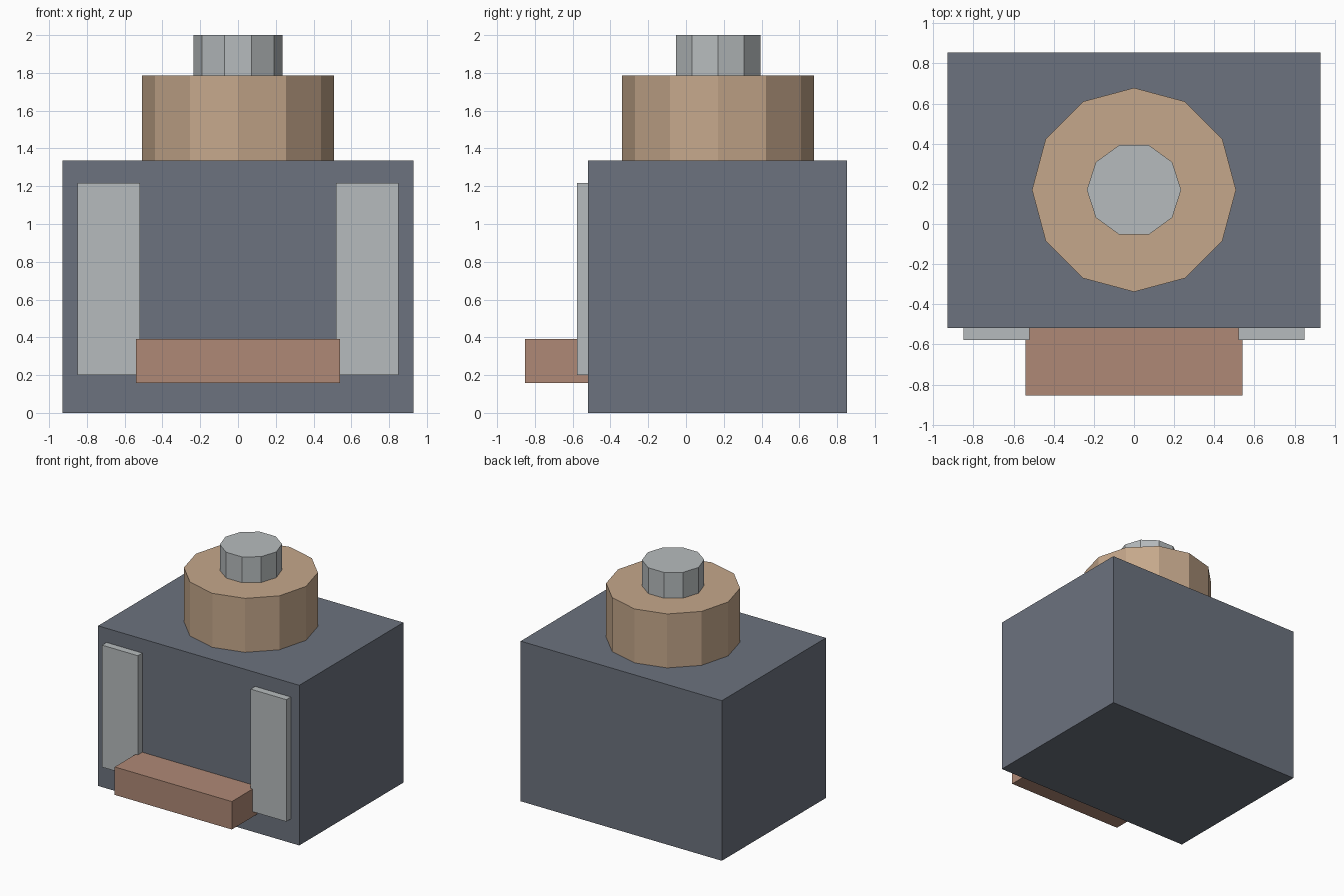
import bpy
import bmesh
from math import pi
from mathutils import Matrix, Vector

if "Cube" in bpy.data.objects:
    bpy.data.objects.remove(bpy.data.objects["Cube"])


def material(name, rgb):
    mat = bpy.data.materials.new(name)
    mat.diffuse_color = (*rgb, 1)
    mat.use_nodes = True
    mat.node_tree.nodes["Principled BSDF"].inputs["Base Color"].default_value = mat.diffuse_color
    return mat


def add_object(name, bm, mat):
    mesh = bpy.data.meshes.new(name)
    bm.to_mesh(mesh)
    bm.free()
    if mat:
        mesh.materials.append(mat)
    obj = bpy.data.objects.new(name, mesh)
    bpy.context.collection.objects.link(obj)
    return obj


def box(name, low, high, mat=None):
    low, high = Vector(low), Vector(high)
    bm = bmesh.new()
    bmesh.ops.create_cube(bm, size=1)
    bmesh.ops.scale(bm, vec=high - low, verts=bm.verts)
    bmesh.ops.translate(bm, vec=(low + high) / 2, verts=bm.verts)
    return add_object(name, bm, mat)


def prism(name, sides, radius, y, z0, z1, mat=None):
    # Rotated so that one corner points along +x
    place = Matrix.Translation((0, y, (z0 + z1) / 2)) @ Matrix.Rotation(pi / 2, 4, 'Z')
    bm = bmesh.new()
    bmesh.ops.create_cone(bm, cap_ends=True, segments=sides, radius1=radius,
                          radius2=radius, depth=z1 - z0, matrix=place)
    return add_object(name, bm, mat)


slate = material("slate", (0.15, 0.17, 0.21))
tan = material("tan", (0.56, 0.39, 0.26))
copper = material("copper", (0.43, 0.25, 0.18))
silver = material("silver", (0.47, 0.50, 0.51))

FRONT = -0.518

# Main housing
box("body", (-0.928, FRONT, 0), (0.928, 0.853, 1.335), slate)

# Stacked collar and stub on top
prism("collar", 12, 0.508, 0.17, 1.335, 1.785, tan)
prism("top_stub", 10, 0.235, 0.17, 1.785, 2.0, silver)

# Front ledge
box("front_ledge", (-0.54, -0.853, 0.157), (0.54, FRONT, 0.39), copper)

# Vertical strips, mirrored across x = 0
strip = box("front_strips", (0.52, -0.577, 0.2), (0.85, FRONT, 1.217), silver)
strip.modifiers.new("mirror", 'MIRROR')
